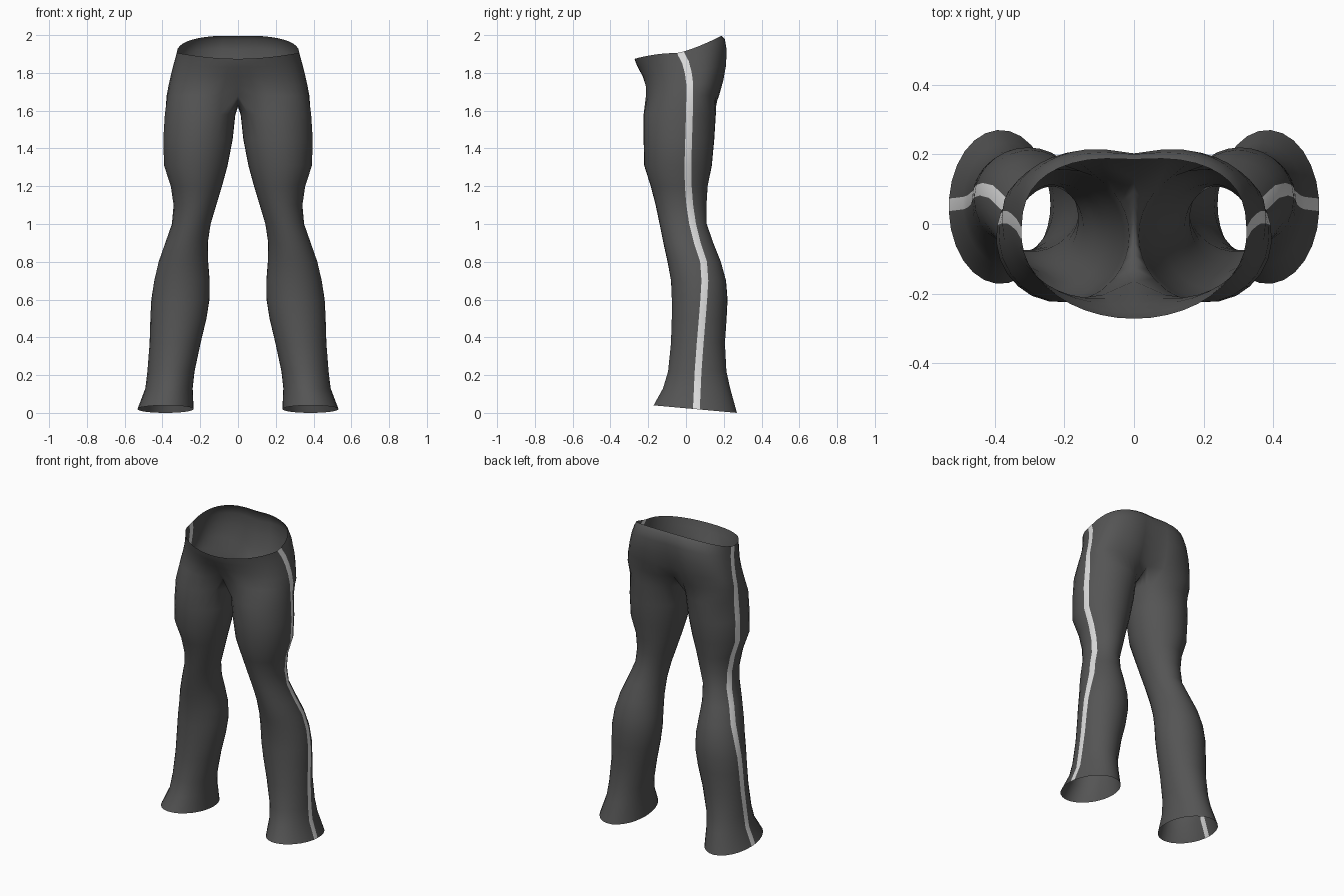
import bpy, bmesh, math

cube = bpy.data.objects.get("Cube")
if cube:
    bpy.data.objects.remove(cube, do_unlink=True)

SIDE, INNER = 10, 8      # segments front/back of the stripe, and on the inner leg
HALF_STRIPE = 0.018
CROTCH_Z = 1.68

# Leg rings: height, inner x, outer x, front y, back y, stripe y
LEG = [
    (1.58, .014, .388, -.225, .158, .018), (1.45, .028, .396, -.225, .15, .014),
    (1.31, .055, .392, -.222, .137, .01), (1.2, .085, .356, -.187, .115, .012),
    (1.1, .115, .341, -.161, .109, .02), (1.0, .145, .35, -.14, .11, .035),
    (.9, .16, .385, -.12, .145, .06), (.8, .158, .42, -.098, .185, .093),
    (.7, .15, .444, -.08, .212, .1), (.6, .151, .459, -.076, .22, .094),
    (.5, .167, .464, -.076, .215, .086), (.37, .198, .468, -.08, .206, .075),
    (.22, .23, .48, -.095, .214, .064), (.13, .24, .491, -.122, .234, .06),
    (.02, .235, .532, -.172, .27, .055),
]
# Hip rings: rise, half width, front y, back y, stripe y, front dip, back cleft, front fullness
HIP = [
    (1, .323, -.272, .192, -.03, 0, .03, 2),
    (.92, .327, -.268, .212, -.022, 0, .05, 2),
    (.75, .337, -.255, .223, -.003, 0, .09, 2.1),
    (.5, .352, -.236, .221, .012, .03, .15, 2.2),
    (.25, .366, -.224, .205, .02, .1, .22, 2.4),
    (0, .378, -.222, .182, .02, .24, .32, 2.6),
]


def spread(a, b, n):
    return [a + (b - a) * i / n for i in range(n + 1)]


def spow(v, p):
    return math.copysign(abs(v) ** p, v)


def outer_angles(low, high, limit):
    """Angles from front to back, with one segment reserved for the stripe."""
    return spread(-limit, low, SIDE) + spread(high, limit, SIDE)


def waist_z(y):
    if y > -.05:
        return 1.905 + .092 * ((y + .05) / .24) ** 1.3
    return 1.905 - .03 * ((-.05 - y) / .22) ** 2


def hip_ring(rise, width, front, back, cy, dip, cleft, full):
    rf, rb, nb = cy - front, back - cy, 2.7
    low = -math.asin((HALF_STRIPE / rf) ** (full / 2))
    high = math.asin((HALF_STRIPE / rb) ** (nb / 2))
    ring = []
    for a in outer_angles(low, high, math.pi / 2):
        s, c = math.sin(a), max(0, math.cos(a))
        r, n, d = (rf, full, dip) if s < 0 else (rb, nb, cleft)
        x = width * c ** (2 / n)
        if c < 1e-6:
            x = 0
        y = cy + r * spow(s, 2 / n) * (1 - d * math.exp(-(x / .08) ** 2))
        ring.append((x, y, CROTCH_Z + (waist_z(y) - CROTCH_Z) * rise))
    return ring


def leg_ring(z, inner, outer, front, back, stripe):
    cx, rx = (inner + outer) / 2, (outer - inner) / 2
    cy, ry = (front + back) / 2, (back - front) / 2
    low, high = [math.asin(max(-1, min(1, (stripe + k * HALF_STRIPE - cy) / ry)))
                 for k in (-1, 1)]
    limit = math.radians(140)
    angles = outer_angles(low, high, limit)
    angles += spread(limit, 2 * math.pi - limit, INNER)[1:-1]
    tilt = .02 if z < .1 else 0      # hem is higher at the front
    return [(cx + rx * math.cos(a), cy + ry * math.sin(a), z - tilt * math.sin(a))
            for a in angles]


def make_material(name, value):
    mat = bpy.data.materials.new(name)
    mat.use_nodes = True
    colour = (value, value, value, 1)
    mat.diffuse_color = colour
    bsdf = mat.node_tree.nodes["Principled BSDF"]
    bsdf.inputs["Base Color"].default_value = colour
    bsdf.inputs["Roughness"].default_value = .8
    return mat


bm = bmesh.new()


def add_strip(upper, lower, closed):
    n = len(upper)
    for i in range(n if closed else n - 1):
        j = (i + 1) % n
        face = bm.faces.new((upper[i], lower[i], lower[j], upper[j]))
        face.smooth = True
        face.material_index = 1 if i == SIDE else 0


# Hips: open half rings ending on the centre line
hips = [[bm.verts.new(p) for p in hip_ring(*row)] for row in HIP]
for a, b in zip(hips, hips[1:]):
    add_strip(a, b, False)

# Crotch seam: closes the lowest hip ring along the centre line
y_back, y_front = hips[-1][-1].co.y, hips[-1][0].co.y
seam = [bm.verts.new((0, y_back + (y_front - y_back) * t,
                      CROTCH_Z - .06 * math.sin(math.pi * t)))
        for t in spread(0, 1, INNER)[1:-1]]

# Leg: closed rings from crotch to hem
legs = [hips[-1] + seam] + [[bm.verts.new(p) for p in leg_ring(*row)] for row in LEG]
for a, b in zip(legs, legs[1:]):
    add_strip(a, b, True)

mesh = bpy.data.meshes.new("trousers")
bm.to_mesh(mesh)
bm.free()
mesh.materials.append(make_material("dark grey cloth", .09))
mesh.materials.append(make_material("pale grey stripe", .72))

trousers = bpy.data.objects.new("trousers", mesh)
bpy.context.collection.objects.link(trousers)
mirror = trousers.modifiers.new("mirror", 'MIRROR')
mirror.use_clip = True
mirror.merge_threshold = .0005
